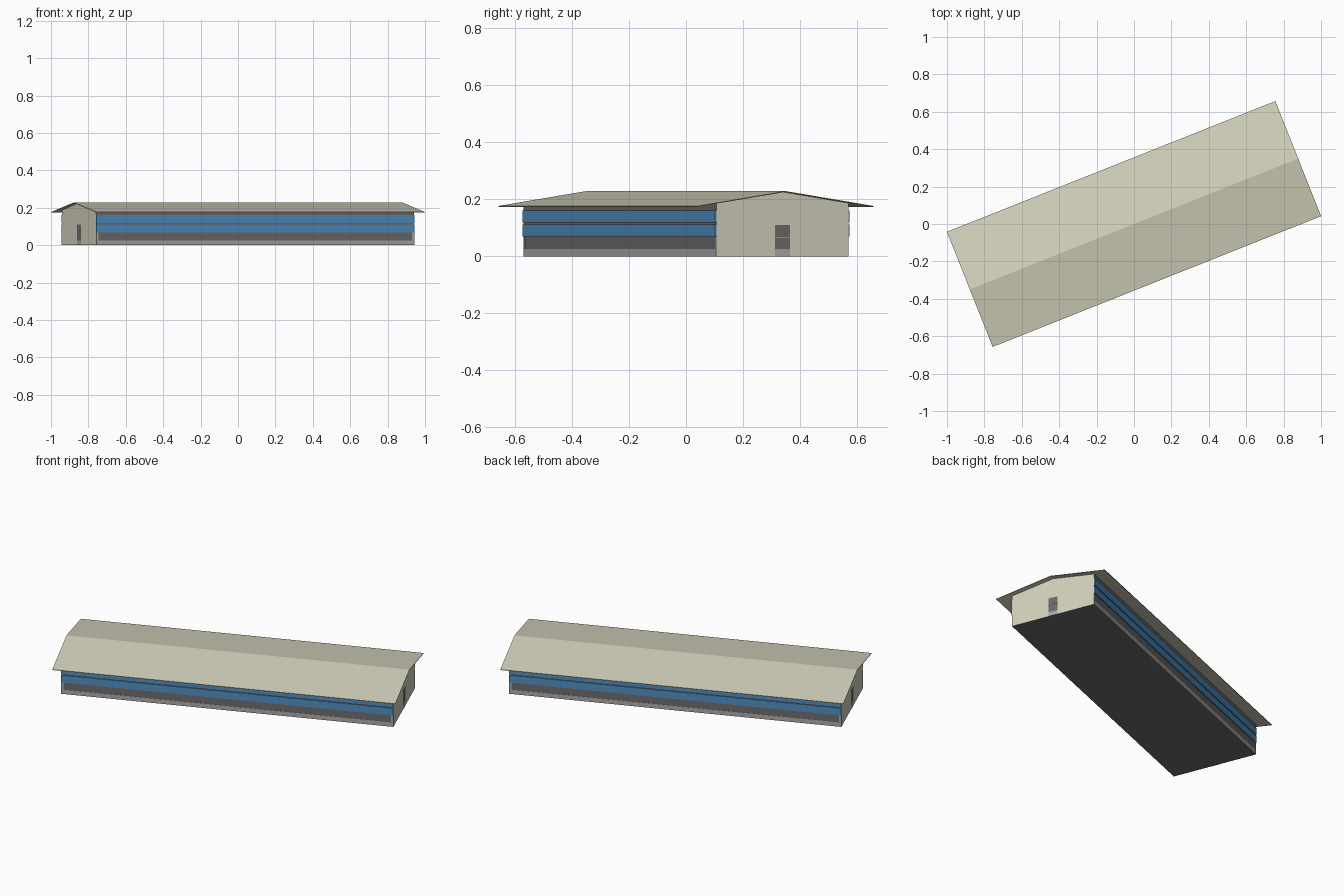
import bpy, math
from mathutils import Matrix

if "Cube" in bpy.data.objects:
    bpy.data.objects.remove(bpy.data.objects["Cube"])

ROT = Matrix.Rotation(math.radians(21.7), 4, 'Z')   # whole building is turned on the site
HL, HW = 0.915, 0.249                               # wall half length, half width
RL, RW = 0.945, 0.331                               # roof half length, half width
EAVE, RIDGE, T = 0.177, 0.229, 0.003
SLOPE = (RIDGE - EAVE) / RW


def material(name, rgb):
    m = bpy.data.materials.new(name)
    m.diffuse_color = (*rgb, 1)
    m.use_nodes = True
    m.node_tree.nodes["Principled BSDF"].inputs["Base Color"].default_value = m.diffuse_color
    return m


beige = material("beige", (0.65, 0.64, 0.50))
blue = material("blue", (0.08, 0.27, 0.52))
dark = material("dark_grey", (0.155, 0.15, 0.148))
light = material("light_grey", (0.40, 0.40, 0.40))


def add(name, verts, faces, mats):
    me = bpy.data.meshes.new(name)
    me.from_pydata(verts, [], faces)
    for m in mats:
        me.materials.append(m)
    me.update()
    ob = bpy.data.objects.new(name, me)
    ob.matrix_world = ROT
    bpy.context.collection.objects.link(ob)
    return ob


def prism(name, profile, half, mats):
    """Extrude a counter-clockwise (y, z) profile along the building."""
    n = len(profile)
    verts = [(x, y, z) for x in (-half, half) for y, z in profile]
    faces = [tuple(reversed(range(n))), tuple(range(n, 2 * n))]
    faces += [(i, (i + 1) % n, n + (i + 1) % n, n + i) for i in range(n)]
    return add(name, verts, faces, mats)


def box(name, x0, x1, y0, y1, z0, z1, mat):
    y0, y1 = sorted((y0, y1))
    ob = prism(name, [(y0, z0), (y1, z0), (y1, z1), (y0, z1)], (x1 - x0) / 2, [mat])
    for v in ob.data.vertices:
        v.co.x += (x0 + x1) / 2
    return ob


# Hall body: beige gable ends, dark long sides and floor
wall_top = RIDGE - T - SLOPE * HW
body = prism("hall_body", [(-HW, 0), (HW, 0), (HW, wall_top),
                           (0, RIDGE - T), (-HW, wall_top)], HL, [beige, dark])
for p in body.data.polygons:
    if abs(p.normal.y) > 0.9 or p.normal.z < -0.9:
        p.material_index = 1

# Thin gabled roof with overhang
prism("roof", [(-RW, EAVE - T), (0, RIDGE - T), (RW, EAVE - T),
               (RW, EAVE), (0, RIDGE), (-RW, EAVE)], RL, [beige])

# Long sides: plinth, end posts and two blue curtain bands
for s, side in ((-1, "front"), (1, "back")):
    box(side + "_plinth", -HL, HL, s * HW, s * (HW + 0.001), 0, 0.026, light)
    for e, end in ((-1, "left"), (1, "right")):
        a, b = sorted((e * HL, e * (HL - 0.012)))
        box(f"{side}_{end}_post", a, b, s * HW, s * (HW + 0.001), 0.026, 0.068, light)
    for z0, z1, lvl in ((0.069, 0.112, "lower"), (0.118, 0.161, "upper")):
        box(f"{side}_{lvl}_curtain", -HL, HL, s * HW, s * (HW + 0.005), z0, z1, blue)

# Gable doors with a step plate below
for e, end in ((-1, "left"), (1, "right")):
    a, b = sorted((e * HL, e * (HL + 0.001)))
    box(end + "_door_lower", a, b, -0.028, 0.028, 0.025, 0.067, dark)
    box(end + "_door_upper", a, b, -0.028, 0.028, 0.068, 0.110, dark)
    box(end + "_door_step", a, b, -0.028, 0.028, 0, 0.025, light)
